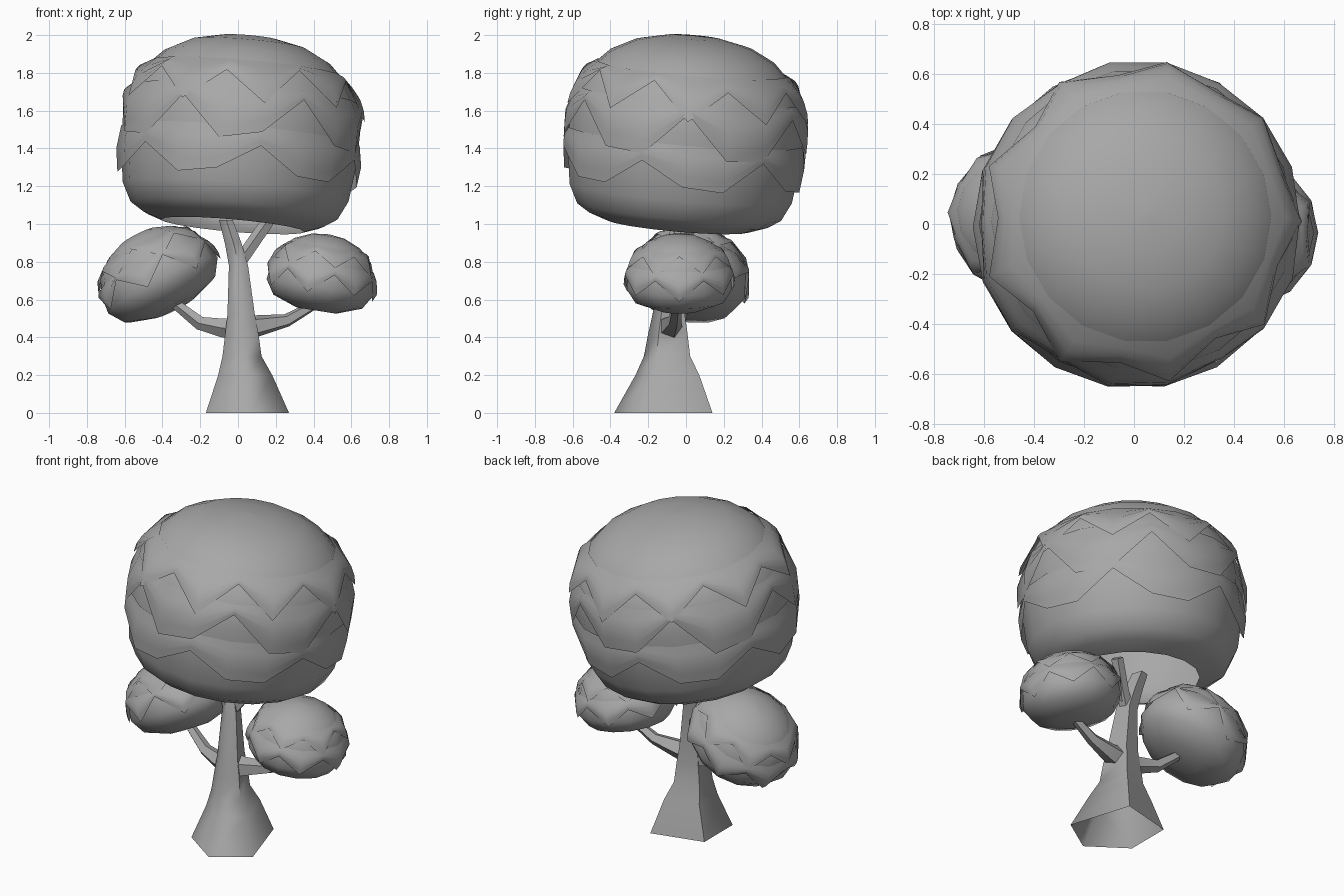
import bpy, math, random
from mathutils import Vector

if "Cube" in bpy.data.objects:
    bpy.data.objects.remove(bpy.data.objects["Cube"])

random.seed(4)
grey = bpy.data.materials.new("mid_grey")
grey.diffuse_color = (.39, .39, .39, 1)
grey.use_nodes = True
grey.node_tree.nodes["Principled BSDF"].inputs["Base Color"].default_value = grey.diffuse_color


def finish(name, verts, faces, angle):
    me = bpy.data.meshes.new(name)
    me.from_pydata(verts, [], faces)
    me.materials.append(grey)
    ob = bpy.data.objects.new(name, me)
    bpy.context.collection.objects.link(ob)
    bpy.ops.object.select_all(action='DESELECT')
    ob.select_set(True)
    bpy.context.view_layer.objects.active = ob
    bpy.ops.object.shade_smooth_by_angle(angle=math.radians(angle))
    return ob


def loft(name, rings, cap_start=False, cap_end=False, angle=60):
    """Skin a list of rings that share one vertex count."""
    n = len(rings[0])
    verts = [v for r in rings for v in r]
    faces = [(k * n + i, k * n + (i + 1) % n, (k + 1) * n + (i + 1) % n, (k + 1) * n + i)
             for k in range(len(rings) - 1) for i in range(n)]
    if cap_start:
        faces.append(tuple(reversed(range(n))))
    if cap_end:
        faces.append(tuple(range(len(verts) - n, len(verts))))
    return finish(name, verts, faces, angle)


def polar(r, i, n, z):
    a = math.tau * i / n
    return (r * math.cos(a), r * math.sin(a), z)


def radius_at(profile, z):
    for (r0, z0), (r1, z1) in zip(profile, profile[1:]):
        if z0 <= z <= z1:
            return r0 + (r1 - r0) * (z - z0) / (z1 - z0)
    return profile[0][0]


def foliage(name, profile, n, skirts, loc, rot, scale=(1, 1, 1), closed=False):
    """Domed crown plus overlapping leaf skirts with a jagged lower edge."""
    parts = [loft(name, [[polar(max(r, .01), i, n, z) for i in range(n)] for r, z in profile],
                  cap_start=closed, cap_end=True)]
    for k, (top, hi, lo, period, shift, flare) in enumerate(skirts):
        edge = []
        for i in range(n):
            z = hi if (i + shift) % period == 0 else lo
            edge.append(z + random.uniform(-.03, .03) * (top - lo) / .3)
        rings = []
        for t in (1, .75, .5, .25, 0):     # t = 1 is the jagged hem
            ring = []
            for i in range(n):
                z = edge[i] + (top - edge[i]) * (1 - t)
                ring.append(polar(radius_at(profile, z) + flare * min(1, .2 + 1.6 * t), i, n, z))
            rings.append(ring)
        parts.append(loft(f"{name}_leaf_skirt_{k + 1}", rings))
    for p in parts:
        p.location = loc
        p.rotation_euler = [math.radians(a) for a in rot]
        p.scale = scale


def branch(name, pts, sides=5):
    rings = []
    for k, (x, y, z, r) in enumerate(pts):
        a, b = Vector(pts[max(k - 1, 0)][:3]), Vector(pts[min(k + 1, len(pts) - 1)][:3])
        q = (b - a).to_track_quat('Z', 'Y')
        rings.append([Vector((x, y, z)) + q @ Vector(polar(r, i, sides, 0)) for i in range(sides)])
    loft(name, rings, False, True)


# Trunk: a flared pentagon, open underneath, tapering and leaning left at the top
base = [(.12, .27), (-.20, .19), (-.20, -.09), (.03, -.25), (.24, -.11)]
trunk = [(.03, -.13, 0, 1), (.025, -.105, .2, .65), (.012, -.105, .3, .47), (.012, -.10, .42, .4),
         (.01, -.095, .52, .33), (-.002, -.07, .78, .23), (-.03, -.05, .9, .2), (-.067, -.03, 1.02, .165)]
loft("trunk", [[(cx + s * x, cy + s * y, z) for x, y in base] for cx, cy, z, s in trunk], False, True, 68)

# Branches
branch("upper_right_branch", [(-.01, -.07, .77, .04), (.06, -.03, .87, .037), (.16, .04, 1.015, .036)])
branch("left_branch", [(.01, -.08, .44, .06), (-.08, -.07, .45, .052), (-.2, -.04, .475, .038),
                       (-.36, .0, .6, .026)])
branch("right_branch", [(.02, -.09, .455, .075), (.1, -.08, .46, .06), (.26, -.06, .49, .036),
                        (.40, -.05, .57, .026)])

# Main crown, open underneath
crown = [(.38, -.50), (.48, -.465), (.55, -.42), (.60, -.32), (.625, -.13), (.63, .05), (.605, .19),
         (.545, .295), (.44, .40), (.31, .467), (.15, .503), (0, .512)]
foliage("main_crown", crown, 18,
        [(.34, .29, .12, 2, 1, .03), (.2, .13, -.07, 3, 0, .026), (-.02, -.11, -.26, 3, 1, .026)],
        (.015, 0, 1.488), (-5, 5, 0))

# Side crowns, closed underneath
small = [(.12, -.19), (.27, -.14), (.325, -.06), (.315, .03), (.28, .12), (.2, .19), (.1, .23), (0, .24)]
small_skirts = [(.17, .14, .05, 2, 0, .018), (.07, .03, -.08, 2, 1, .02)]
foliage("left_crown", small, 14, small_skirts, (-.425, .03, .728), (-8, -27, 0), (1, .93, 1.02), True)
foliage("right_crown", small, 14, small_skirts, (.443, -.035, .72), (0, 9, 0), (.88, .88, .95), True)
